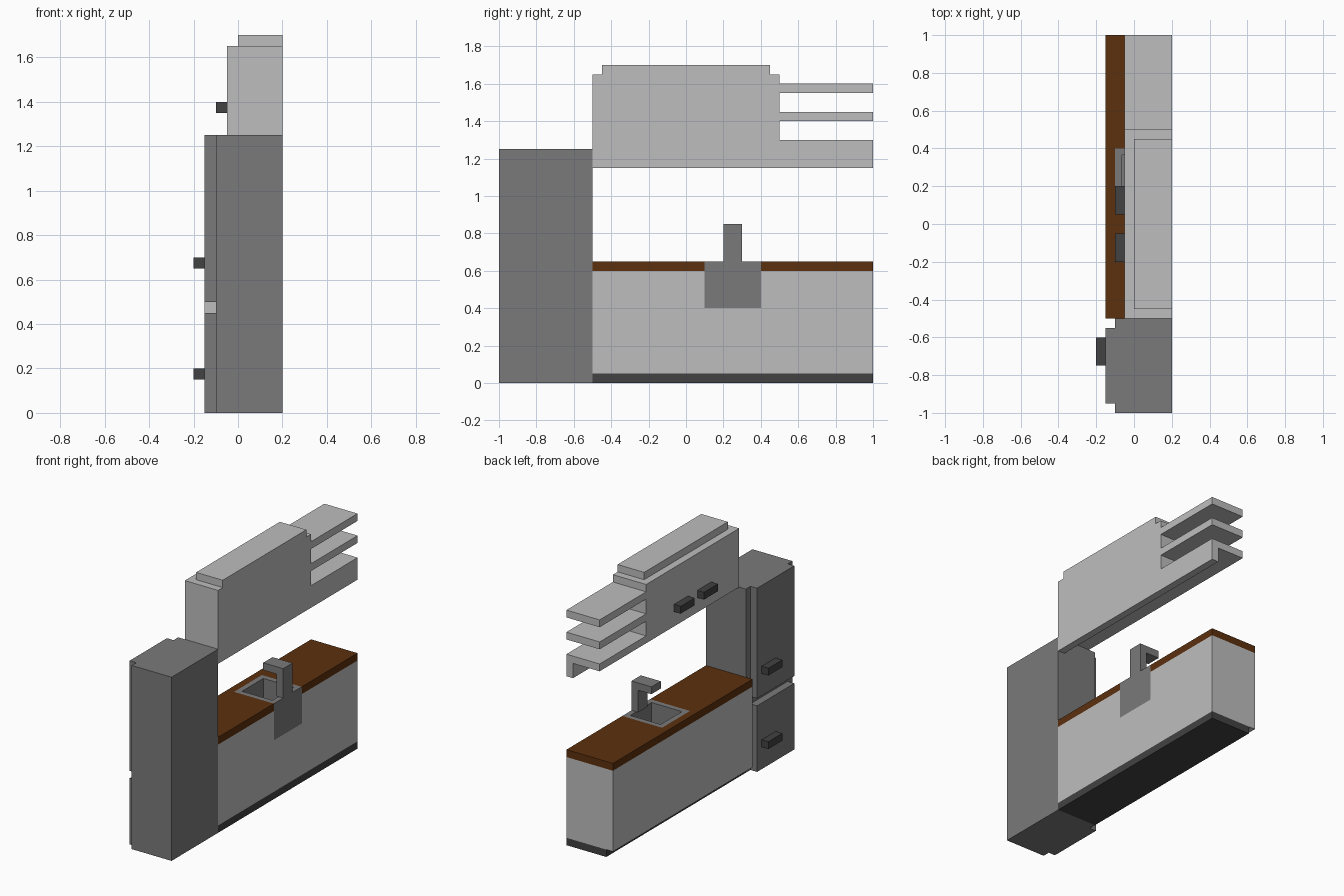
import bpy
import bmesh
from mathutils import Vector

cube = bpy.data.objects.get("Cube")
if cube:
    bpy.data.objects.remove(cube, do_unlink=True)


def material(name, rgb):
    m = bpy.data.materials.new(name)
    m.use_nodes = True
    m.diffuse_color = (*rgb, 1)
    bsdf = next(n for n in m.node_tree.nodes if n.type == 'BSDF_PRINCIPLED')
    bsdf.inputs["Base Color"].default_value = (*rgb, 1)
    return m


LIGHT = material("light_grey", (0.515, 0.515, 0.515))
STEEL = material("steel_grey", (0.195, 0.195, 0.195))
DARK = material("dark_grey", (0.054, 0.054, 0.054))
WOOD = material("brown_wood", (0.107, 0.030, 0.0045))


def box(name, x, y, z, mat, basin=None):
    """Box from (min, max) ranges; basin = (rim width, depth) hollows the top."""
    bm = bmesh.new()
    bmesh.ops.create_cube(bm, size=1)
    for v in bm.verts:
        v.co = Vector([r[0] if c < 0 else r[1] for c, r in zip(v.co, (x, y, z))])
    if basin:
        top = max(bm.faces, key=lambda f: f.calc_center_median().z)
        bmesh.ops.inset_individual(bm, faces=[top], thickness=basin[0])
        new = bmesh.ops.extrude_discrete_faces(bm, faces=[top])["faces"][0]
        bmesh.ops.translate(bm, verts=new.verts, vec=(0, 0, -basin[1]))
    bmesh.ops.recalc_face_normals(bm, faces=bm.faces)
    mesh = bpy.data.meshes.new(name)
    bm.to_mesh(mesh)
    bm.free()
    mesh.materials.append(mat)
    ob = bpy.data.objects.new(name, mesh)
    bpy.context.collection.objects.link(ob)
    return ob


# Fridge with two doors and their handles
box("fridge_body", (-0.10, 0.20), (-1.0, -0.5), (0, 1.25), STEEL)
for part, z0, z1, hz in (("lower", 0, 0.45, 0.15), ("upper", 0.50, 1.25, 0.65)):
    box(f"fridge_{part}_door", (-0.15, -0.10), (-0.95, -0.55), (z0, z1), STEEL)
    box(f"fridge_{part}_handle", (-0.20, -0.15), (-0.75, -0.60), (hz, hz + 0.05), DARK)

# Base cabinet, recessed plinth and worktop
LONG = (-0.5, 1.0)
box("plinth", (-0.10, 0.20), LONG, (0, 0.05), DARK)
base = box("base_cabinet", (-0.15, 0.20), LONG, (0.05, 0.60), LIGHT)
worktop = box("worktop", (-0.15, 0.20), LONG, (0.60, 0.65), WOOD)

# Opening for the sink
cutter = box("sink_cutter", (-0.10, 0.25), (0.10, 0.40), (0.40, 0.75), STEEL)
cutter.hide_render = True
cutter.hide_set(True)
cutter.display_type = 'WIRE'
for ob in (base, worktop):
    mod = ob.modifiers.new("sink_opening", 'BOOLEAN')
    mod.operation = 'DIFFERENCE'
    mod.solver = 'EXACT'
    mod.object = cutter

# Sink and tap
box("sink", (-0.10, 0.20), (0.10, 0.40), (0.40, 0.65), STEEL, basin=(0.05, 0.20))
box("tap_post", (0.15, 0.20), (0.20, 0.30), (0.65, 0.85), STEEL)
box("tap_spout", (0.05, 0.15), (0.20, 0.30), (0.80, 0.85), STEEL)

# Wall cabinet with top trim and back rail
box("wall_cabinet", (-0.05, 0.20), (-0.5, 0.5), (1.25, 1.65), LIGHT)
box("cabinet_top_trim", (0.0, 0.20), (-0.45, 0.45), (1.65, 1.70), LIGHT)
box("back_rail", (0.15, 0.20), LONG, (1.15, 1.25), LIGHT)
for side, y0 in (("right", -0.20), ("left", 0.05)):
    box(f"cabinet_{side}_handle", (-0.10, -0.05), (y0, y0 + 0.15), (1.35, 1.40), DARK)

# Open shelves
for name, z0 in (("lower", 1.25), ("middle", 1.40), ("upper", 1.55)):
    box(f"{name}_shelf", (-0.05, 0.20), (0.5, 1.0), (z0, z0 + 0.05), LIGHT)
